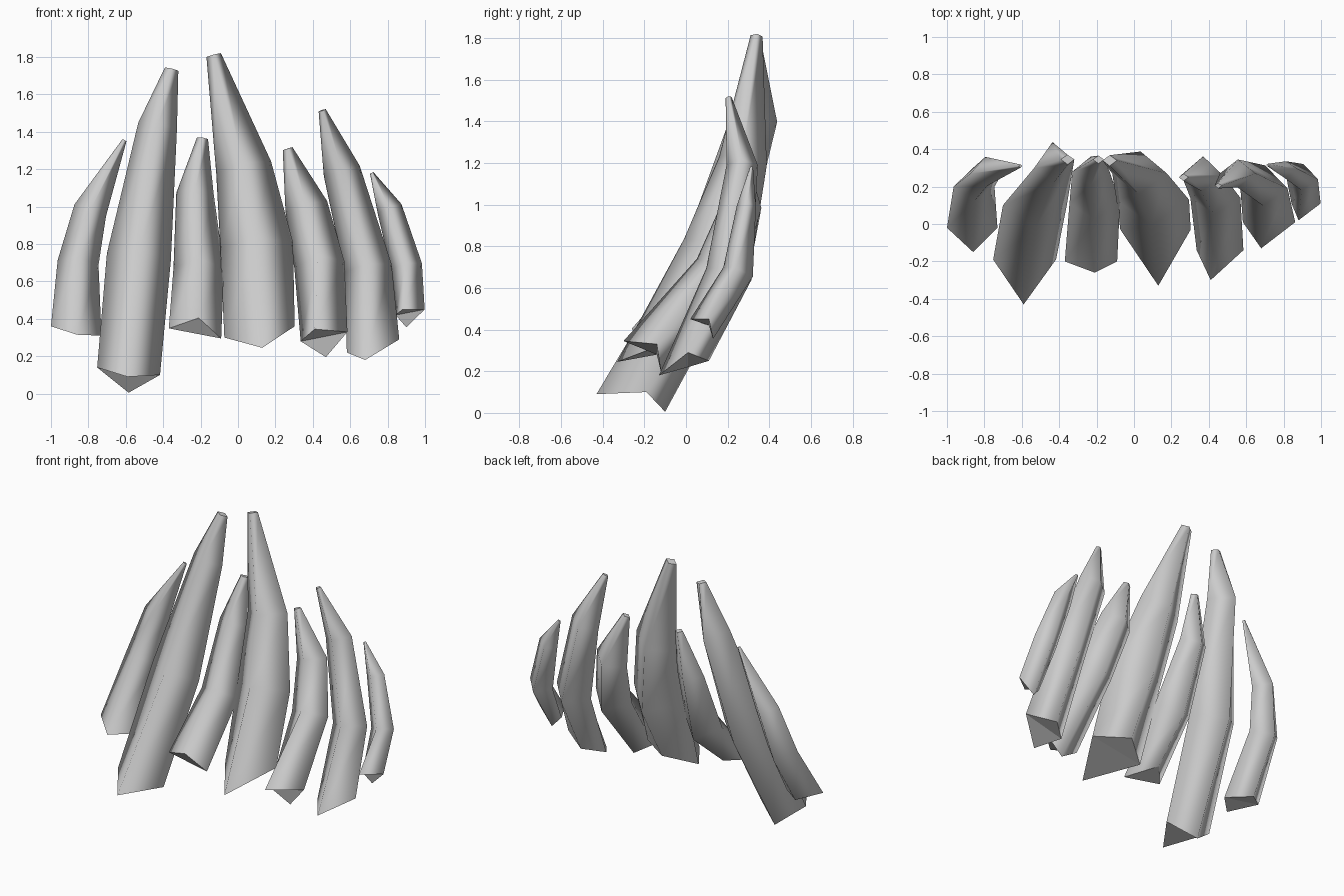
import bpy, bmesh
from mathutils import Vector

if "Cube" in bpy.data.objects:
    bpy.data.objects.remove(bpy.data.objects["Cube"])


def spike(name, rings, base_front, base_back, base_tilt, bulge):
    """Four-sided bent spike. Each ring is x, y, z, half width; the base takes
    its front and back corners directly and its side corners from base_tilt.
    bulge sets how far the back ridge stands out on the upper ring."""
    centres = [Vector(r[:3]) for r in rings]
    bm = bmesh.new()
    loops = []
    for i, ring in enumerate(rings):
        c, w = centres[i], ring[3]
        tangent = (centres[min(i + 1, 3)] - centres[max(i - 1, 0)]).normalized()
        side = Vector((tangent.z, 0, -tangent.x)).normalized() * w
        back = tangent.cross(side).normalized()
        if back.y < 0:
            back = -back
        if i == 0:
            side = Vector((w, 0, base_tilt))
            front_pt, back_pt = Vector(base_front), Vector(base_back)
        else:
            front_pt = c - back * w * 0.75
            back_pt = c + back * w * (0, 1.0, bulge, 0.7)[i]
        loops.append([bm.verts.new(p) for p in (c - side, front_pt, c + side, back_pt)])
    for a, b in zip(loops, loops[1:]):
        for k in range(4):
            n = (k + 1) % 4
            bm.faces.new((a[k], a[n], b[n], b[k])).smooth = True
    # blunt tip and base folded between its two side corners
    left, front, right, rear = loops[0]
    caps = [bm.faces.new(loops[-1]),
            bm.faces.new((left, right, front)), bm.faces.new((left, rear, right))]
    for face in caps:
        for e in face.edges:
            e.smooth = False
    bmesh.ops.recalc_face_normals(bm, faces=bm.faces)
    mesh = bpy.data.meshes.new(name)
    bm.to_mesh(mesh)
    bm.free()
    bpy.context.collection.objects.link(bpy.data.objects.new(name, mesh))


# Row of spikes, from left to right
spike("spike_far_left",
      [(-.865, -.02, .335, .135), (-.855, .2, .70, .11), (-.79, .27, .98, .09), (-.607, .31, 1.355, .012)],
      (-.86, -.15, .315), (-.87, .09, .32), -.025, 1.0)
spike("spike_tall_left",
      [(-.585, -.19, .12, .168), (-.53, .1, .73, .172), (-.43, .3, 1.43, .105), (-.355, .345, 1.735, .037)],
      (-.59, -.43, .09), (-.585, -.10, .005), -.02, 1.35)
spike("spike_short_left",
      [(-.23, -.2, .322, .14), (-.21, .11, .67, .135), (-.23, .28, 1.07, .1), (-.19, .345, 1.365, .03)],
      (-.21, -.26, .405), (-.24, -.05, .36), -.027, 0.85)
spike("spike_tall_centre",
      [(.115, -.03, .33, .188), (.1, .13, .79, .195), (.03, .27, 1.21, .15), (-.13, .34, 1.81, .04)],
      (.13, -.33, .245), (.105, .105, .36), .03, 0.8)
spike("spike_short_right",
      [(.46, -.14, .305, .125), (.435, .14, .69, .135), (.365, .26, 1.0, .115), (.265, .25, 1.31, .027)],
      (.41, -.30, .345), (.47, -.12, .195), .025, 0.9)
spike("spike_mid_right",
      [(.722, .01, .255, .14), (.695, .19, .67, .128), (.555, .27, 1.19, .1), (.45, .205, 1.515, .02)],
      (.68, -.13, .18), (.70, .11, .25), .035, 0.75)
spike("spike_far_right",
      [(.92, .11, .435, .078), (.9, .24, .68, .085), (.81, .295, .99, .068), (.715, .315, 1.18, .01)],
      (.88, .02, .45), (.90, .13, .355), .015, 0.6)
